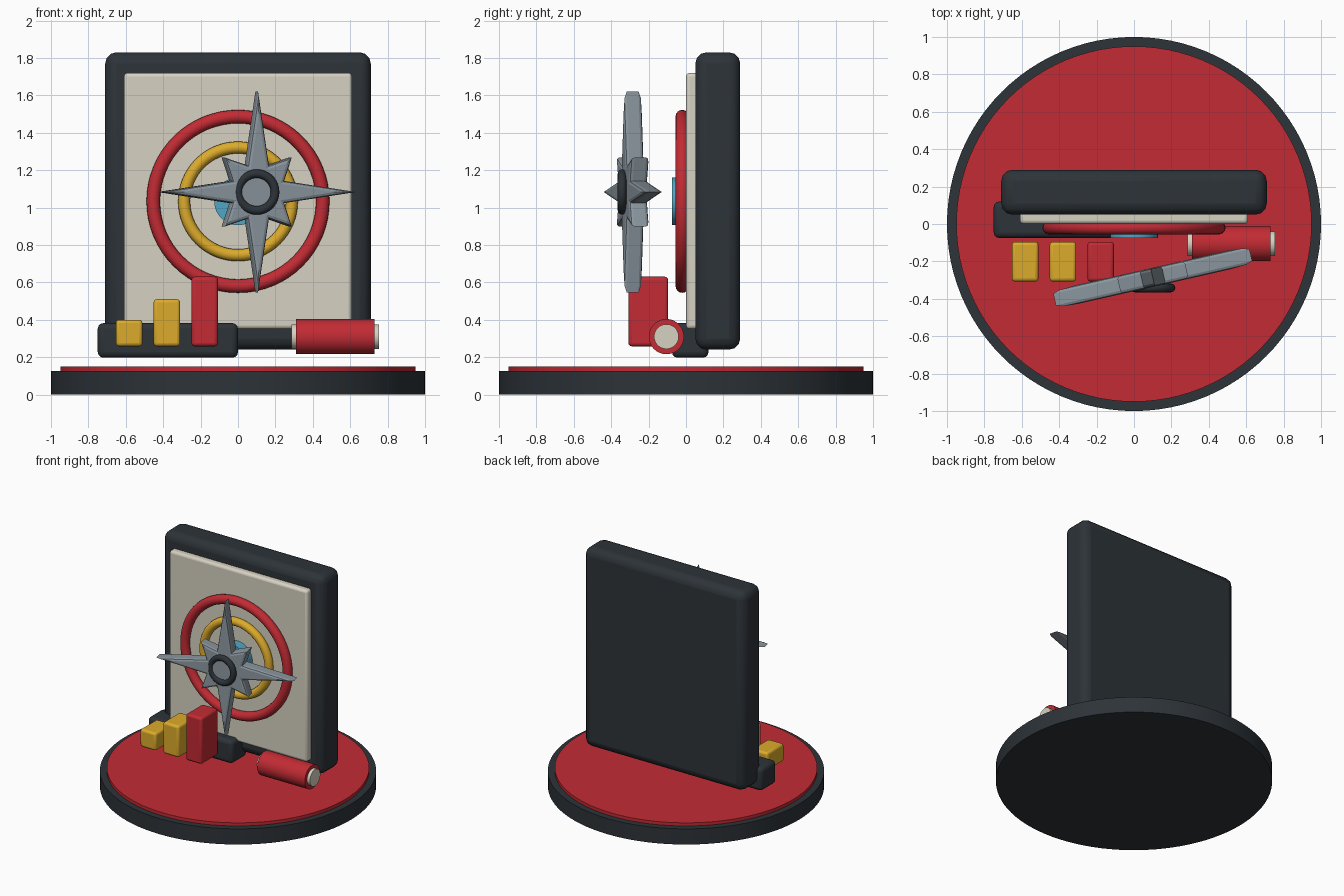
import bpy, bmesh, math
from math import pi, sin, cos, radians

if "Cube" in bpy.data.objects:
    bpy.data.objects.remove(bpy.data.objects["Cube"])


def material(name, rgb):
    m = bpy.data.materials.new(name)
    m.diffuse_color = (*rgb, 1)
    m.use_nodes = True
    m.node_tree.nodes["Principled BSDF"].inputs["Base Color"].default_value = m.diffuse_color
    return m


DARK = material("charcoal", (0.026, 0.033, 0.04))
RED = material("red", (0.54, 0.024, 0.034))
YELLOW = material("yellow", (0.72, 0.41, 0.025))
CREAM = material("cream", (0.68, 0.64, 0.54))
BLUE = material("blue", (0.08, 0.38, 0.55))
STEEL = material("steel", (0.26, 0.31, 0.35))


def finish(name, mat, bevel=0, segments=3):
    o = bpy.context.object
    o.name = o.data.name = name
    o.data.materials.append(mat)
    bpy.ops.object.shade_smooth_by_angle(angle=radians(30))
    if bevel:
        b = o.modifiers.new("bevel", 'BEVEL')
        b.width, b.segments, b.limit_method = bevel, segments, 'ANGLE'
    return o


def box(name, mat, x, y, z, bevel):
    """Rounded box from its (min, max) extents."""
    bpy.ops.mesh.primitive_cube_add(size=1, location=[sum(r) / 2 for r in (x, y, z)])
    bpy.context.object.scale = [r[1] - r[0] for r in (x, y, z)]
    bpy.ops.object.transform_apply(location=False, rotation=False, scale=True)
    return finish(name, mat, bevel)


def cylinder(name, mat, radius, depth, loc, rot=(0, 0, 0), verts=48, bevel=0):
    bpy.ops.mesh.primitive_cylinder_add(vertices=verts, radius=radius, depth=depth,
                                        location=loc, rotation=rot)
    return finish(name, mat, bevel, 2)


def ring(name, mat, major, minor, loc):
    bpy.ops.mesh.primitive_torus_add(major_radius=major, minor_radius=minor, major_segments=64,
                                     minor_segments=16, location=loc, rotation=(pi / 2, 0, 0))
    return finish(name, mat)


# Round base with red top
cylinder("base", DARK, 1.0, 0.125, (0, 0, 0.0625), verts=96)
cylinder("base_top", RED, 0.95, 0.045, (0, 0, 0.1275), verts=96)

# Upright board and cream panel
box("board", DARK, (-0.71, 0.71), (0.05, 0.29), (0.24, 1.83), 0.06)
box("panel", CREAM, (-0.61, 0.61), (0.0, 0.07), (0.35, 1.72), 0.02)

# Target on the panel
ring("outer_ring", RED, 0.453, 0.036, (0, -0.02, 1.033))
ring("inner_ring", YELLOW, 0.288, 0.032, (0, -0.02, 1.033))
cylinder("target_centre", BLUE, 0.127, 0.085, (0, -0.0325, 1.033), (pi / 2, 0, 0))

# Eight-pointed throwing star: extruded outline with chamfered rims
bm = bmesh.new()
radii = (0.538, 0.155, 0.262, 0.155)
outline = [bm.verts.new((radii[i % 4] * cos(i * pi / 8), -0.05, radii[i % 4] * sin(i * pi / 8)))
           for i in range(16)]
face = bm.faces.new(outline)
ext = bmesh.ops.extrude_face_region(bm, geom=[face], use_keep_orig=True)
bmesh.ops.translate(bm, vec=(0, 0.1, 0),
                    verts=[g for g in ext["geom"] if isinstance(g, bmesh.types.BMVert)])
bmesh.ops.recalc_face_normals(bm, faces=bm.faces)
rims = [e for e in bm.edges if abs(e.verts[0].co.y - e.verts[1].co.y) < 1e-5]
bmesh.ops.bevel(bm, geom=rims, offset=0.018, offset_type='OFFSET', segments=2,
                profile=0.5, affect='EDGES')
mesh = bpy.data.meshes.new("star")
bm.to_mesh(mesh)
bm.free()
star = bpy.data.objects.new("star", mesh)
bpy.context.collection.objects.link(star)
star.location = (0.1, -0.285, 1.083)
star.rotation_euler.z = radians(12.8)
mesh.materials.append(STEEL)

# Dark collar around the star centre
ring("star_collar", DARK, 0.098, 0.023, (0.1, -0.342, 1.083))

# Stand with three rising bars
box("bar_stand", DARK, (-0.75, 0.0), (-0.075, 0.12), (0.197, 0.382), 0.03)
for i, (mat, top) in enumerate(((YELLOW, 0.40), (YELLOW, 0.51), (RED, 0.63))):
    x = -0.582 + 0.202 * i
    box(f"bar_{i + 1}", mat, (x - 0.071, x + 0.071), (-0.308, -0.095), (0.258, top), 0.018)

# Lying red canister with cream ends
side = (0, pi / 2, 0)
cylinder("canister", RED, 0.094, 0.42, (0.52, -0.105, 0.31), side)
cylinder("canister_ends", CREAM, 0.066, 0.47, (0.52, -0.105, 0.31), side)
